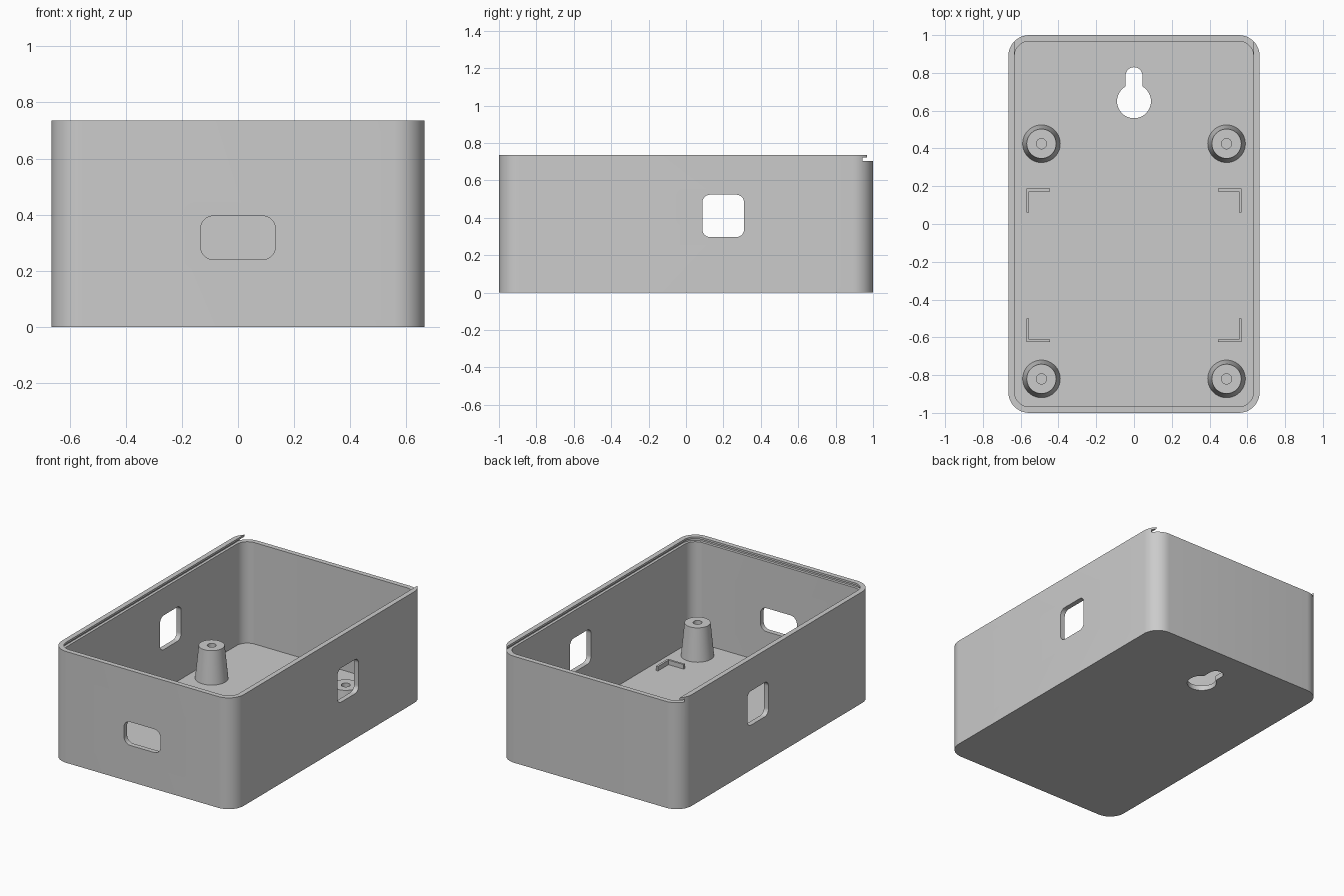
import bpy, bmesh
from math import sin, cos, pi, radians, asin
from mathutils import Matrix

cube = bpy.data.objects.get("Cube")
if cube:
    bpy.data.objects.remove(cube)

grey = bpy.data.materials.new("plain grey")
grey.use_nodes = True
grey.diffuse_color = (0.6, 0.6, 0.6, 1)
grey.node_tree.nodes["Principled BSDF"].inputs["Base Color"].default_value = grey.diffuse_color

HX, HY, H, R = 0.665, 1.0, 0.735, 0.11
WALL, GROOVE = 0.033, 0.015


def finish(name, bm):
    bmesh.ops.recalc_face_normals(bm, faces=bm.faces)
    mesh = bpy.data.meshes.new(name)
    bm.to_mesh(mesh)
    bm.free()
    mesh.materials.append(grey)
    ob = bpy.data.objects.new(name, mesh)
    bpy.context.collection.objects.link(ob)
    return ob


def prism(name, outline, lo, hi, turn=None):
    """Extrude a flat outline from lo to hi, optionally turned to another axis."""
    bm = bmesh.new()
    face = bm.faces.new([bm.verts.new((x, y, lo)) for x, y in outline])
    ext = bmesh.ops.extrude_face_region(bm, geom=[face])["geom"]
    moved = [v for v in ext if isinstance(v, bmesh.types.BMVert)]
    bmesh.ops.translate(bm, verts=moved, vec=(0, 0, hi - lo))
    if turn:
        bmesh.ops.transform(bm, matrix=turn, verts=bm.verts)
    return finish(name, bm)


def rounded(x0, x1, y0, y1, r, r_back=None, n=10):
    """Rounded rectangle; r_back = 0 leaves the far corners square."""
    rb = r if r_back is None else r_back
    corners = [(x1, y1, -1, -1, rb), (x0, y1, 1, -1, rb),
               (x0, y0, 1, 1, r), (x1, y0, -1, 1, r)]
    pts = []
    for i, (x, y, sx, sy, rad) in enumerate(corners):
        if rad == 0:
            pts.append((x, y))
            continue
        for k in range(n + 1):
            a = pi / 2 * (i + k / n)
            pts.append((x + sx * rad + rad * cos(a), y + sy * rad + rad * sin(a)))
    return pts


def cut(target, cutter):
    mod = target.modifiers.new("cut", 'BOOLEAN')
    mod.operation = 'DIFFERENCE'
    mod.solver = 'EXACT'
    mod.object = cutter
    bpy.context.view_layer.objects.active = target
    bpy.ops.object.modifier_apply(modifier=mod.name)
    bpy.data.objects.remove(cutter)


def smooth(ob):
    bpy.ops.object.select_all(action='DESELECT')
    ob.select_set(True)
    bpy.context.view_layer.objects.active = ob
    bpy.ops.object.shade_smooth_by_angle(angle=radians(30))


# Open box with rounded upright corners
body = prism("box_body", rounded(-HX, HX, -HY, HY, R), 0, H)
ix, iy, ir = HX - WALL, HY - WALL, R - WALL
cut(body, prism("cavity", rounded(-ix, ix, -iy, iy, ir), WALL, H + 0.1))

# Sliding-lid channel: wide groove under a narrow lip, open at the back
gx, gy = HX - GROOVE, HY - GROOVE
cut(body, prism("lid_groove", rounded(-gx, gx, -gy, HY + 0.1, R - GROOVE, 0), 0.703, 0.722))
cut(body, prism("lip_opening", rounded(-ix, ix, -iy, HY + 0.1, ir, 0), 0.715, H + 0.1))

# Front port and a matching opening through both sides
to_front = Matrix.Rotation(pi / 2, 4, 'X')
to_side = Matrix.Rotation(pi / 2, 4, 'Z') @ to_front
cut(body, prism("front_port", rounded(-0.133, 0.133, 0.24, 0.395, 0.045), 0.9, 1.1, to_front))
cut(body, prism("side_port", rounded(0.088, 0.31, 0.297, 0.523, 0.04), -0.8, 0.8, to_side))

# Keyhole for hanging, through the floor
big, small, ky, top = 0.09, 0.045, 0.65, 0.785
a0 = pi / 2 + asin(small / big)
sweep = 2 * pi - 2 * asin(small / big)
keyhole = [(big * cos(a0 + sweep * k / 40), ky + big * sin(a0 + sweep * k / 40)) for k in range(41)]
keyhole += [(small * cos(pi * k / 16), top + small * sin(pi * k / 16)) for k in range(17)]
cut(body, prism("keyhole", keyhole, -0.1, 0.1))
smooth(body)


# Tapered screw posts with blind holes
def post(name, x, y, n=40):
    profile = [(0.1, 0.03), (0.078, 0.25), (0.027, 0.25), (0.027, 0.05)]
    bm = bmesh.new()
    rings = [[bm.verts.new((x + r * cos(2 * pi * k / n), y + r * sin(2 * pi * k / n), z))
              for k in range(n)] for r, z in profile]
    for a, b in zip(rings, rings[1:]):
        for k in range(n):
            j = (k + 1) % n
            bm.faces.new((a[k], a[j], b[j], b[k]))
    bm.faces.new(rings[0])
    bm.faces.new(rings[-1])
    smooth(finish(name, bm))


# L-shaped locating ribs on the floor
def rib(name, x, y, sx, sy, arm=0.125, t=0.014):
    shape = [(0, 0), (arm, 0), (arm, t), (t, t), (t, arm), (0, arm)]
    prism(name, [(x - sx * u, y - sy * v) for u, v in shape], 0.03, 0.063)


for side, sx in (("left", 1), ("right", -1)):
    for end, sy, post_y, rib_y in (("back", 1, 0.425, 0.187), ("front", -1, -0.82, -0.625)):
        post(f"{end}_{side}_post", sx * 0.49, post_y)
        rib(f"{end}_{side}_rib", sx * 0.57, rib_y, sx, sy)
